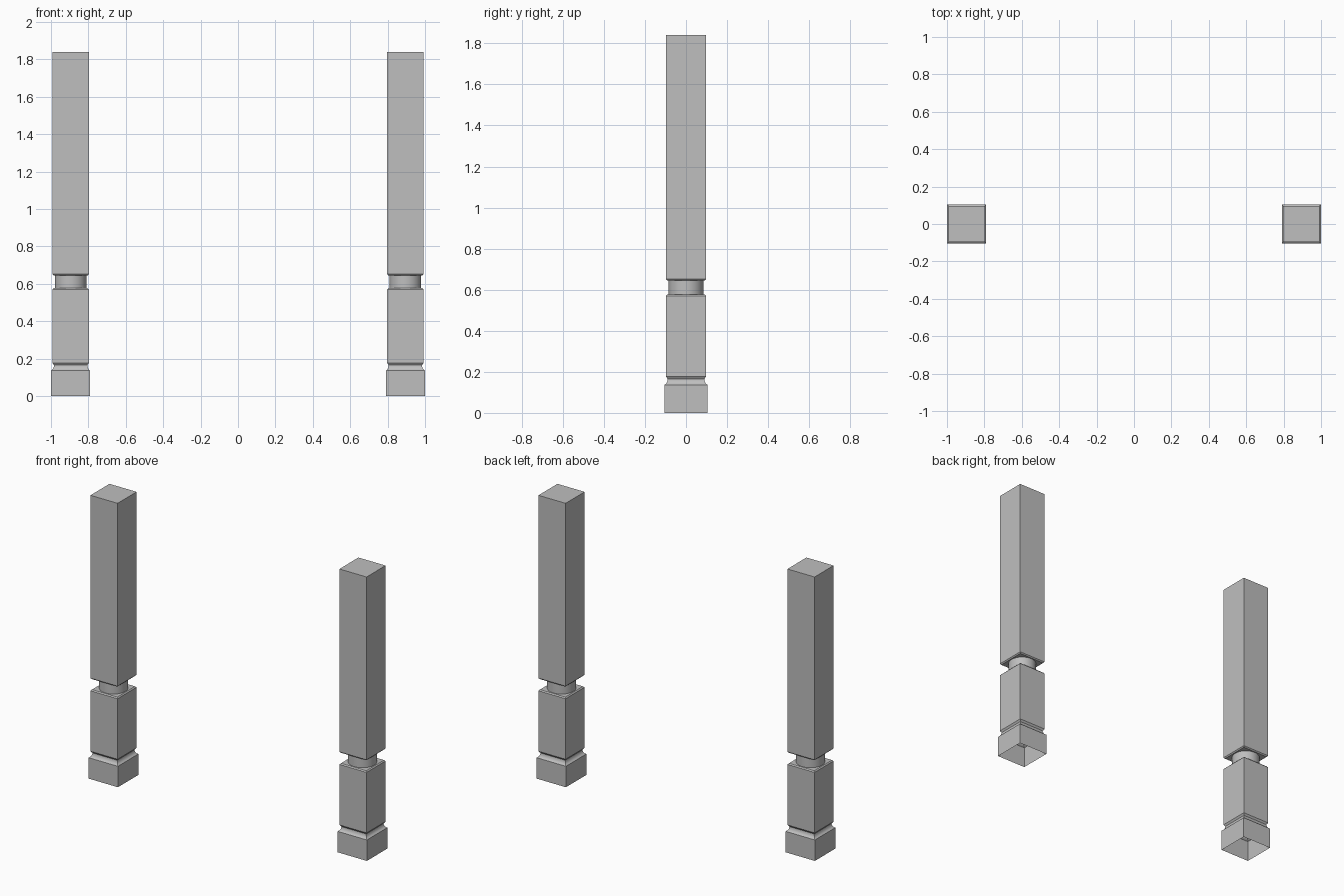
import bpy, bmesh, math

if "Cube" in bpy.data.objects:
    bpy.data.objects.remove(bpy.data.objects["Cube"])

stone = bpy.data.materials.new("grey stone")
stone.diffuse_color = (0.52, 0.52, 0.52, 1)
stone.use_nodes = True
stone.node_tree.nodes["Principled BSDF"].inputs["Base Color"].default_value = stone.diffuse_color

CENTRE = 0.895   # distance of each post from the middle
HALF = 0.0975    # half width of the shaft


def loft(name, x, profile, sides=4, cap_bottom=True, cap_top=True):
    """Stack rings of (half width, height) into a skin; 4 sides gives a square."""
    bm = bmesh.new()
    scale = math.sqrt(2) if sides == 4 else 1
    rings = []
    for r, z in profile:
        ring = []
        for i in range(sides):
            a = 2 * math.pi * (i + 0.5) / sides
            ring.append(bm.verts.new((r * scale * math.cos(a), r * scale * math.sin(a), z)))
        rings.append(ring)
    for low, high in zip(rings, rings[1:]):
        for i in range(sides):
            j = (i + 1) % sides
            bm.faces.new((low[i], low[j], high[j], high[i]))
    if cap_bottom:
        bm.faces.new(rings[0][::-1])
    if cap_top:
        bm.faces.new(rings[-1])
    mesh = bpy.data.meshes.new(name)
    bm.to_mesh(mesh)
    bm.free()
    mesh.materials.append(stone)
    obj = bpy.data.objects.new(name, mesh)
    obj.location.x = x
    bpy.context.collection.objects.link(obj)
    bpy.ops.object.select_all(action='DESELECT')
    obj.select_set(True)
    bpy.context.view_layer.objects.active = obj
    bpy.ops.object.shade_smooth_by_angle(angle=math.radians(25))
    return obj


# Plinth with hollow underside, concave moulding and lower block
lower = [(0.105, 0), (0.105, 0.136), (0.098, 0.141), (0.093, 0.148),
         (0.090, 0.157), (0.089, 0.165), (0.094, 0.172), (HALF, 0.177),
         (HALF, 0.570), (0.091, 0.577)]
# Round neck
neck = [(0.085, 0.577), (0.085, 0.645)]
# Tall upper shaft with chamfered lower edge
upper = [(0.091, 0.645), (HALF, 0.652), (HALF, 1.84)]

for side, x in (("left", -CENTRE), ("right", CENTRE)):
    loft(side + "_post_base", x, lower, cap_bottom=False)
    loft(side + "_post_neck", x, neck, sides=32, cap_bottom=False, cap_top=False)
    loft(side + "_post_shaft", x, upper)
